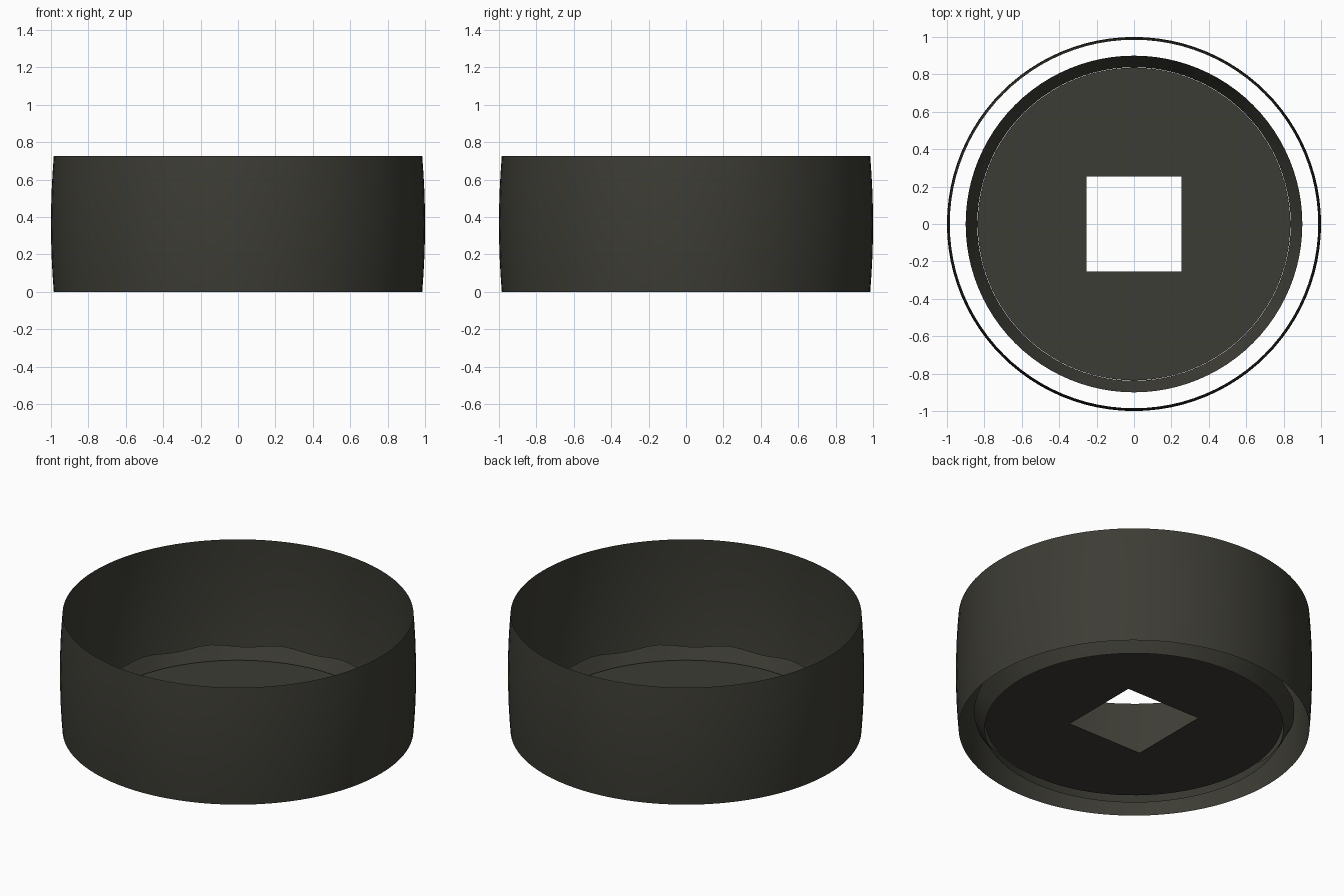
import bpy, bmesh, math

if "Cube" in bpy.data.objects:
    bpy.data.objects.remove(bpy.data.objects["Cube"])

SEG = 96
HEIGHT = 0.725

olive = bpy.data.materials.new("dark olive")
olive.diffuse_color = (0.046, 0.045, 0.035, 1)
olive.use_nodes = True
olive.node_tree.nodes["Principled BSDF"].inputs["Base Color"].default_value = olive.diffuse_color


def finish(name, bm):
    mesh = bpy.data.meshes.new(name)
    bm.to_mesh(mesh)
    bm.free()
    mesh.materials.append(olive)
    for p in mesh.polygons:
        p.use_smooth = True
    ob = bpy.data.objects.new(name, mesh)
    bpy.context.collection.objects.link(ob)
    return ob


def lathe(name, profile, ripple=None):
    """Open surface of revolution; ripple(i, angle) adds to the height of ring i."""
    bm = bmesh.new()
    rings = []
    for i, (r, z) in enumerate(profile):
        ring = []
        for s in range(SEG):
            a = 2 * math.pi * s / SEG
            dz = ripple(i, a) if ripple else 0
            ring.append(bm.verts.new((r * math.cos(a), r * math.sin(a), z + dz)))
        rings.append(ring)
    for lo, hi in zip(rings, rings[1:]):
        for s in range(SEG):
            t = (s + 1) % SEG
            bm.faces.new((lo[s], lo[t], hi[t], hi[s]))
    return finish(name, bm)


# Outer band: thin, slightly barrel-shaped wall, open at both ends
N = 8
lathe("outer_band", [(0.985 + 0.015 * (1 - (2 * i / N - 1) ** 2), HEIGHT * i / N)
                     for i in range(N + 1)])

# Flared inner collar with a gently wavy upper edge
lathe("inner_collar", [(0.838, 0.0), (0.868, 0.05), (0.9, 0.108)],
      lambda i, a: 0.010 * math.sin(14 * a) if i == 2 else 0)

# Floor disc with a square hole
bm = bmesh.new()
R, H, Z = 0.836, 0.255, 0.046
outer, inner = [], []
for s in range(SEG):
    a = 2 * math.pi * (s + 0.0) / SEG
    c, n = math.cos(a), math.sin(a)
    k = H / max(abs(c), abs(n))
    outer.append(bm.verts.new((R * c, R * n, Z)))
    inner.append(bm.verts.new((k * c, k * n, Z)))
for s in range(SEG):
    t = (s + 1) % SEG
    bm.faces.new((inner[s], outer[s], outer[t], inner[t]))
finish("floor_disc", bm)
